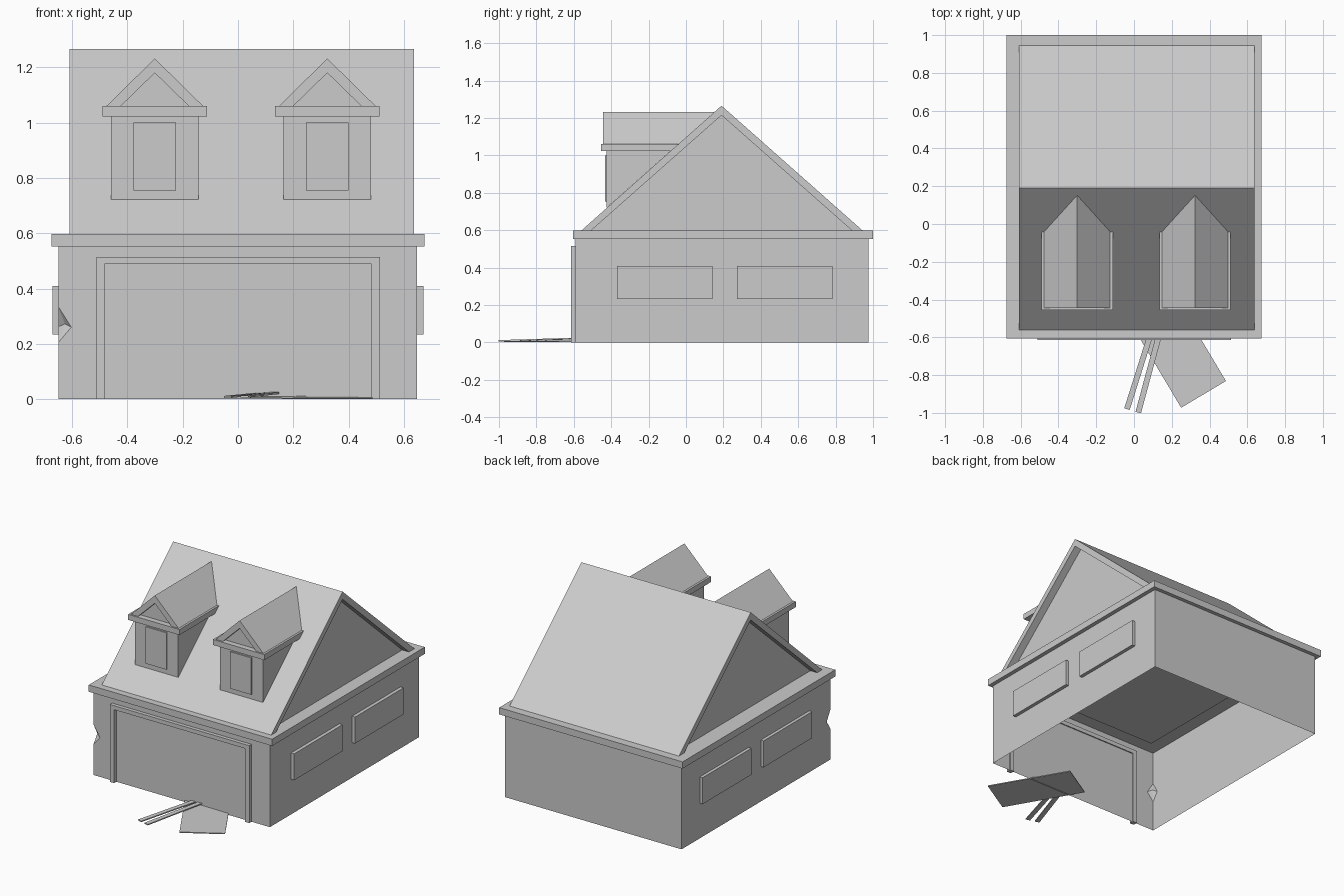
import bpy, bmesh, math

if "Cube" in bpy.data.objects:
    bpy.data.objects.remove(bpy.data.objects["Cube"])

def mesh(name, verts, faces):
    me = bpy.data.meshes.new(name)
    me.from_pydata(verts, [], faces)
    me.update()
    ob = bpy.data.objects.new(name, me)
    bpy.context.collection.objects.link(ob)
    return ob

def loft(name, a, b, end_cap=True):
    """Solid between two matching outlines; the end cap can be left off where it meets a wall."""
    n = len(a)
    faces = [(i, (i + 1) % n, n + (i + 1) % n, n + i) for i in range(n)]
    faces += [tuple(range(n))[::-1], tuple(range(n, 2 * n))]
    ob = mesh(name, a + b, faces)
    bm = bmesh.new()
    bm.from_mesh(ob.data)
    bmesh.ops.recalc_face_normals(bm, faces=bm.faces)
    bm.faces.ensure_lookup_table()
    if not end_cap:
        bmesh.ops.delete(bm, geom=[bm.faces[n + 1]], context='FACES_ONLY')
    bm.to_mesh(ob.data)
    bm.free()
    return ob

def ring(x0, x1, y0, y1, z):
    return [(x0, y0, z), (x1, y0, z), (x1, y1, z), (x0, y1, z)]

def box(name, x0, x1, y0, y1, z0, z1):
    return loft(name, ring(x0, x1, y0, y1, z0), ring(x0, x1, y0, y1, z1))

def roof_y(z):
    """Depth of the front roof slope at height z."""
    return -0.56 + (z - 0.6) * 0.75 / 0.665

def into_roof(name, profile, y):
    """Extrude an x-z profile from y back to the main roof slope."""
    return loft(name, [(x, y, z) for x, z in profile],
                [(x, max(roof_y(z), y + 0.003), z) for x, z in profile], end_cap=False)

def rect(cx, w, z0, z1):
    return [(cx - w, z0), (cx + w, z0), (cx + w, z1), (cx - w, z1)]

# walls: open shell with a chipped front left corner
X0, X1, Y0, Y1, H = -0.65, 0.648, -0.59, 0.975, 0.553
v = [(X0, Y0, 0), (X1, Y0, 0), (X1, Y1, 0), (X0, Y1, 0),
     (X0, Y0, H), (X1, Y0, H), (X1, Y1, H), (X0, Y1, H),
     (X0, Y0, 0.205), (X0, Y0, 0.335),               # chip ends on the corner
     (-0.603, Y0, 0.26), (X0, -0.55, 0.262), (-0.626, -0.568, 0.272)]
mesh("walls", v, [(0, 1, 5, 4, 9, 10, 8), (1, 2, 6, 5), (2, 3, 7, 6),
                  (3, 0, 8, 11, 9, 4, 7),
                  (8, 10, 12), (10, 9, 12), (9, 11, 12), (11, 8, 12)])

# eaves: top plate, outer edge and an underside lip reaching inside the walls
TOP = 0.598
ev = (ring(-0.56, 0.56, -0.5, 0.885, H) + ring(-0.675, 0.675, -0.605, 1.0, H)
      + ring(-0.675, 0.675, -0.605, 1.0, TOP))
mesh("eaves", ev, [(8, 9, 10, 11)] + [
    f for i in range(4) for j in [(i + 1) % 4]
    for f in ((i, j, 4 + j, 4 + i), (4 + i, 4 + j, 8 + j, 8 + i))])

# main roof and recessed gables
chevron = [(-0.56, TOP), (0.19, 1.266), (0.945, TOP),
           (0.888, TOP), (0.19, 1.215), (-0.508, TOP)]
loft("main_roof", [(-0.61, y, z) for y, z in chevron], [(0.637, y, z) for y, z in chevron])
for side, x in (("left", -0.56), ("right", 0.587)):
    tri = [(x, y, z) for y, z in chevron[3:]]
    mesh(side + "_gable", tri, [(0, 1, 2) if x > 0 else (2, 1, 0)])

# garage door surround
outer = [(-0.512, 0), (-0.512, 0.515), (0.513, 0.515), (0.513, 0)]
inner = [(0.483, 0), (0.483, 0.488), (-0.482, 0.488), (-0.482, 0)]
loft("door_surround", [(x, -0.614, z) for x, z in outer + inner],
     [(x, -0.583, z) for x, z in outer + inner])

# side windows, open at the back against the wall
for y0, y1 in ((-0.368, 0.142), (0.272, 0.783)):
    pane = [(y0, 0.233), (y1, 0.233), (y1, 0.409), (y0, 0.409)]
    for side, wall, face in (("right", X1, 0.671), ("left", X0, -0.671)):
        loft(side + "_window", [(face, y, z) for y, z in pane],
             [(wall, y, z) for y, z in pane], end_cap=False)

# dormers
for cx in (-0.301, 0.323):
    into_roof("dormer_body", rect(cx, 0.158, 0.722, 1.023), -0.425)
    into_roof("dormer_eaves", rect(cx, 0.189, 1.023, 1.06), -0.455)
    into_roof("dormer_roof", [(cx - 0.175, 1.06), (cx, 1.232), (cx + 0.175, 1.06),
                              (cx + 0.123, 1.06), (cx, 1.18), (cx - 0.123, 1.06)], -0.445)
    mesh("dormer_gable", [(cx - 0.123, -0.418, 1.06), (cx + 0.123, -0.418, 1.06),
                          (cx, -0.418, 1.18)], [(0, 1, 2)])
    box("dormer_window", cx - 0.077, cx + 0.077, -0.434, -0.42, 0.755, 1.0)

# loose boards lying by the door
def board(name, cx, cy, z, w, length, t, turn, tilt):
    ob = box(name, -w / 2, w / 2, -length / 2, length / 2, -t / 2, t / 2)
    ob.location = (cx, cy, z)
    ob.rotation_euler = (tilt, 0, math.radians(turn))

board("loose_panel", 0.23, -0.67, 0.007, 0.276, 0.54, 0.006, 30.8, 0.008)
board("loose_strip", 0.041, -0.732, 0.016, 0.03, 0.52, 0.007, -17.5, 0.03)
board("loose_strip", 0.090, -0.747, 0.017, 0.03, 0.52, 0.007, -15, 0.03)
